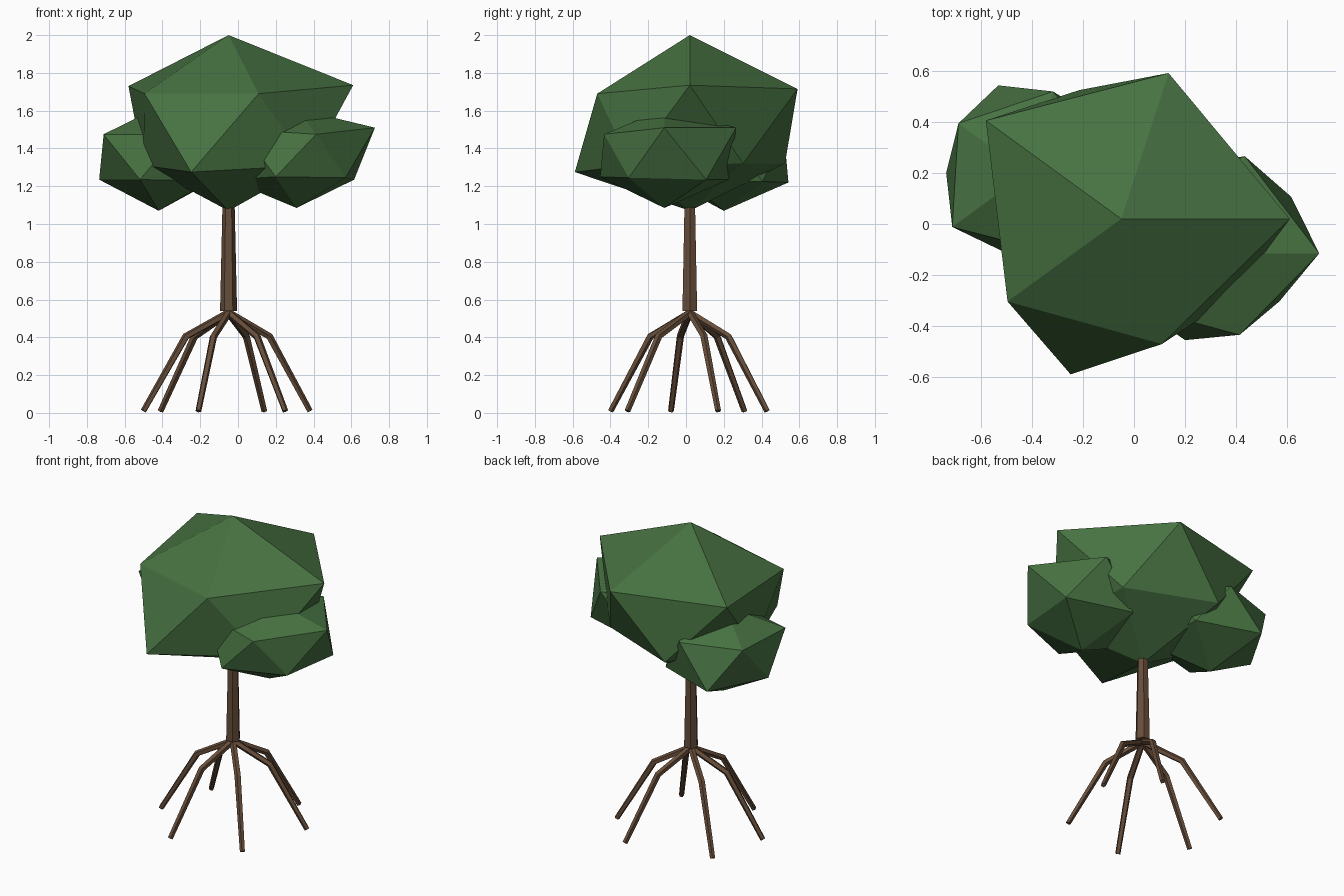
import bpy, bmesh, math
from mathutils import Vector

if "Cube" in bpy.data.objects:
    bpy.data.objects.remove(bpy.data.objects["Cube"])


def material(name, rgb):
    m = bpy.data.materials.new(name)
    m.diffuse_color = (*rgb, 1)
    m.use_nodes = True
    m.node_tree.nodes["Principled BSDF"].inputs["Base Color"].default_value = m.diffuse_color
    return m


LEAF = material("leaf_green", (0.062, 0.165, 0.053))
BARK = material("bark_brown", (0.135, 0.075, 0.042))
CX, CY = -0.05, 0.02          # trunk axis


def finish(name, bm, mat):
    bmesh.ops.recalc_face_normals(bm, faces=bm.faces)
    mesh = bpy.data.meshes.new(name)
    bm.to_mesh(mesh)
    bm.free()
    mesh.materials.append(mat)
    ob = bpy.data.objects.new(name, mesh)
    bpy.context.collection.objects.link(ob)
    return ob


def crown(name, x, y, top, bottom, upper, lower):
    """Irregular twenty-sided clump: two staggered rings of (radius, z)."""
    bm = bmesh.new()

    def ring(pts, turn):
        out = []
        for i, (r, z) in enumerate(pts):
            a = math.radians(72 * i + turn)
            out.append(bm.verts.new((x + r * math.cos(a), y + r * math.sin(a), z)))
        return out

    t, b = bm.verts.new((x, y, top)), bm.verts.new((x, y, bottom))
    up, lo = ring(upper, 0), ring(lower, 36)
    for i in range(5):
        j = (i + 1) % 5
        bm.faces.new((t, up[i], up[j]))
        bm.faces.new((up[i], lo[i], up[j]))
        bm.faces.new((lo[i], lo[j], up[j]))
        bm.faces.new((b, lo[j], lo[i]))
    return finish(name, bm, LEAF)


def tube(name, path, radii, sides):
    """Faceted tube through the path points, mitred at the bends."""
    bm = bmesh.new()
    pts = [Vector(p) for p in path]
    rings = []
    for i, p in enumerate(pts):
        d = (pts[min(i + 1, len(pts) - 1)] - pts[max(i - 1, 0)]).normalized()
        side = d.cross(Vector((0, 0, 1)))
        side = side.normalized() if side.length > 1e-4 else Vector((1, 0, 0))
        other = d.cross(side)
        rings.append([bm.verts.new(p + radii[i] * (math.cos(a) * side + math.sin(a) * other))
                      for a in (math.tau * k / sides for k in range(sides))])
    for r0, r1 in zip(rings, rings[1:]):
        for k in range(sides):
            n = (k + 1) % sides
            bm.faces.new((r0[k], r0[n], r1[n], r1[k]))
    bm.faces.new(rings[0])
    bm.faces.new(rings[-1])
    return finish(name, bm, BARK)


# Foliage clumps
crown("main_crown", CX, CY, 2.0, 1.07,
      [(0.66, 1.735), (0.60, 1.715), (0.655, 1.73), (0.55, 1.69), (0.515, 1.69)],
      [(0.48, 1.32), (0.53, 1.32), (0.45, 1.31), (0.64, 1.275), (0.53, 1.31)])
crown("right_crown", 0.31, -0.115, 1.61, 1.085,
      [(0.415, 1.51), (0.40, 1.51), (0.36, 1.50), (0.36, 1.50), (0.335, 1.475)],
      [(0.377, 1.235), (0.36, 1.235), (0.36, 1.235), (0.357, 1.25), (0.32, 1.245)])
crown("left_crown", -0.42, 0.20, 1.62, 1.07,
      [(0.35, 1.48), (0.335, 1.475), (0.33, 1.475), (0.36, 1.475), (0.33, 1.475)],
      [(0.35, 1.225), (0.36, 1.22), (0.315, 1.235), (0.32, 1.235), (0.34, 1.23)])

# Tapered trunk
tube("trunk", [(CX, CY, 0.54), (CX, CY, 1.2)], [0.045, 0.03], 6)

# Stilt roots: arch out from the trunk base, bend at the knee, reach the ground
FEET = [(-0.50, -0.08), (-0.21, -0.40), (0.25, -0.31),
        (0.38, 0.17), (0.14, 0.43), (-0.41, 0.31)]
for i, (fx, fy) in enumerate(FEET):
    knee = (CX + (fx - CX) * 0.5, CY + (fy - CY) * 0.5, 0.405)
    tube(f"stilt_root_{i + 1}", [(CX, CY, 0.53), knee, (fx, fy, 0.01)],
         [0.02, 0.02, 0.016], 5)
